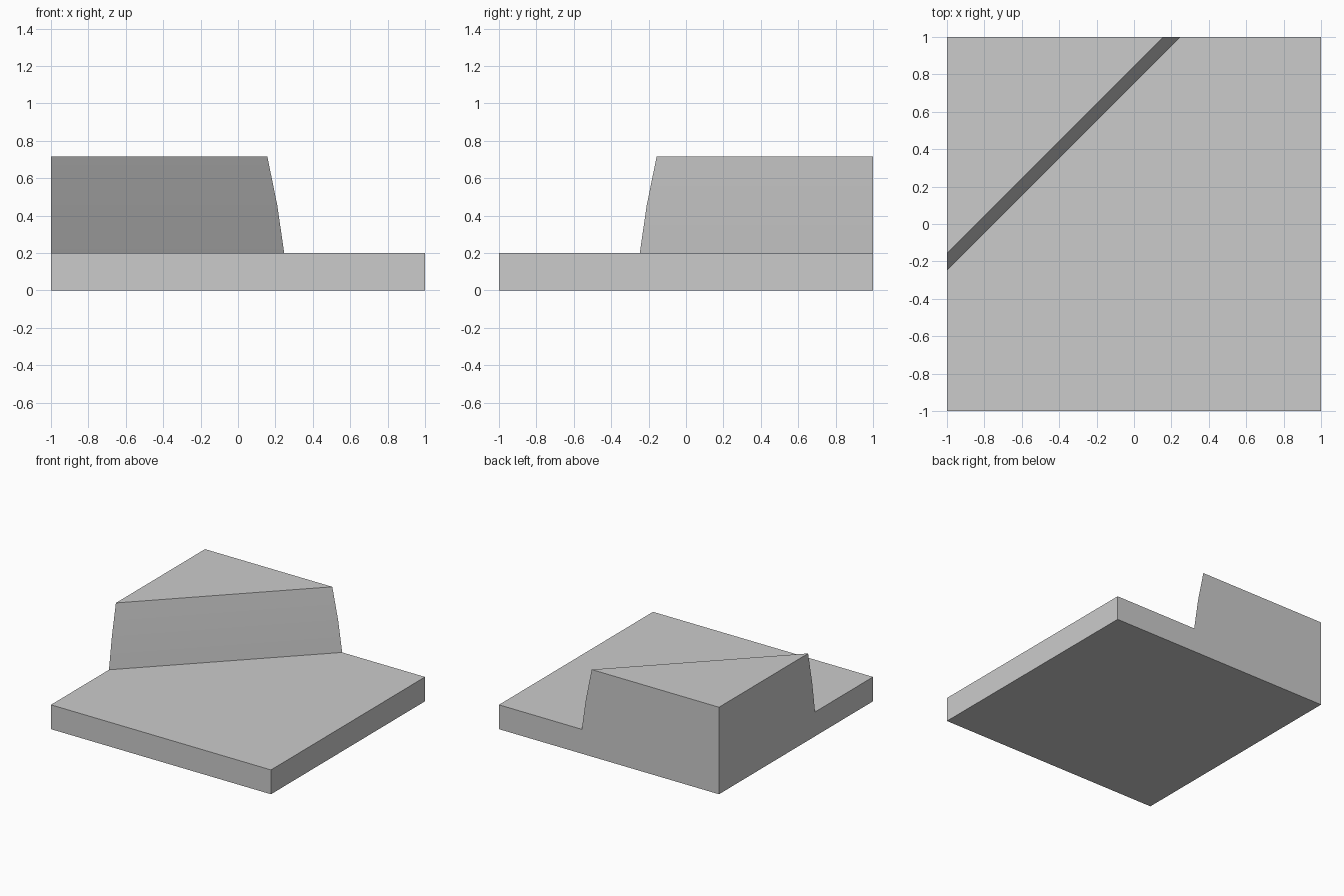
import bpy, bmesh

if "Cube" in bpy.data.objects:
    bpy.data.objects.remove(bpy.data.objects["Cube"])

BASE_H = 0.2
# Cliff profile rows: (inset toward -x/+y corner line, height)
ROWS = [(0.247, BASE_H), (0.21, 0.455), (0.157, 0.715)]

bm = bmesh.new()
V = lambda x, y, z: bm.verts.new((x, y, z))

# Ground plate corners, bottom and exposed top
b = [V(x, y, 0) for x, y in [(-1, -1), (1, -1), (1, 1), (-1, 1)]]
t = [V(x, y, BASE_H) for x, y in [(-1, -1), (1, -1), (1, 1)]]
peak = V(-1, 1, ROWS[-1][1])

# Diagonal cliff: each row runs from the left side to the back side
left = [V(-1, -e, z) for e, z in ROWS]
back = [V(e, 1, z) for e, z in ROWS]

cliff = []
for i in range(len(ROWS) - 1):
    cliff.append(bm.faces.new((left[i], back[i], back[i + 1], left[i + 1])))

# Plate: underside, front, right, low ground
bm.faces.new(b[::-1])
bm.faces.new((b[0], b[1], t[1], t[0]))
bm.faces.new((b[1], b[2], t[2], t[1]))
bm.faces.new((t[0], t[1], t[2], back[0], left[0]))

# Plateau and the flush outer walls following the cliff profile
bm.faces.new((left[-1], back[-1], peak))
bm.faces.new([b[3], b[0], t[0]] + left + [peak])
bm.faces.new([b[2], b[3], peak] + back[::-1] + [t[2]])

bmesh.ops.recalc_face_normals(bm, faces=bm.faces)
# Smooth only the cliff's middle crease
for f in cliff:
    f.smooth = True
for e in bm.edges:
    e.smooth = all(f in cliff for f in e.link_faces)

mesh = bpy.data.meshes.new("cliff_corner_tile")
bm.to_mesh(mesh)
bm.free()
tile = bpy.data.objects.new("cliff_corner_tile", mesh)
bpy.context.collection.objects.link(tile)
